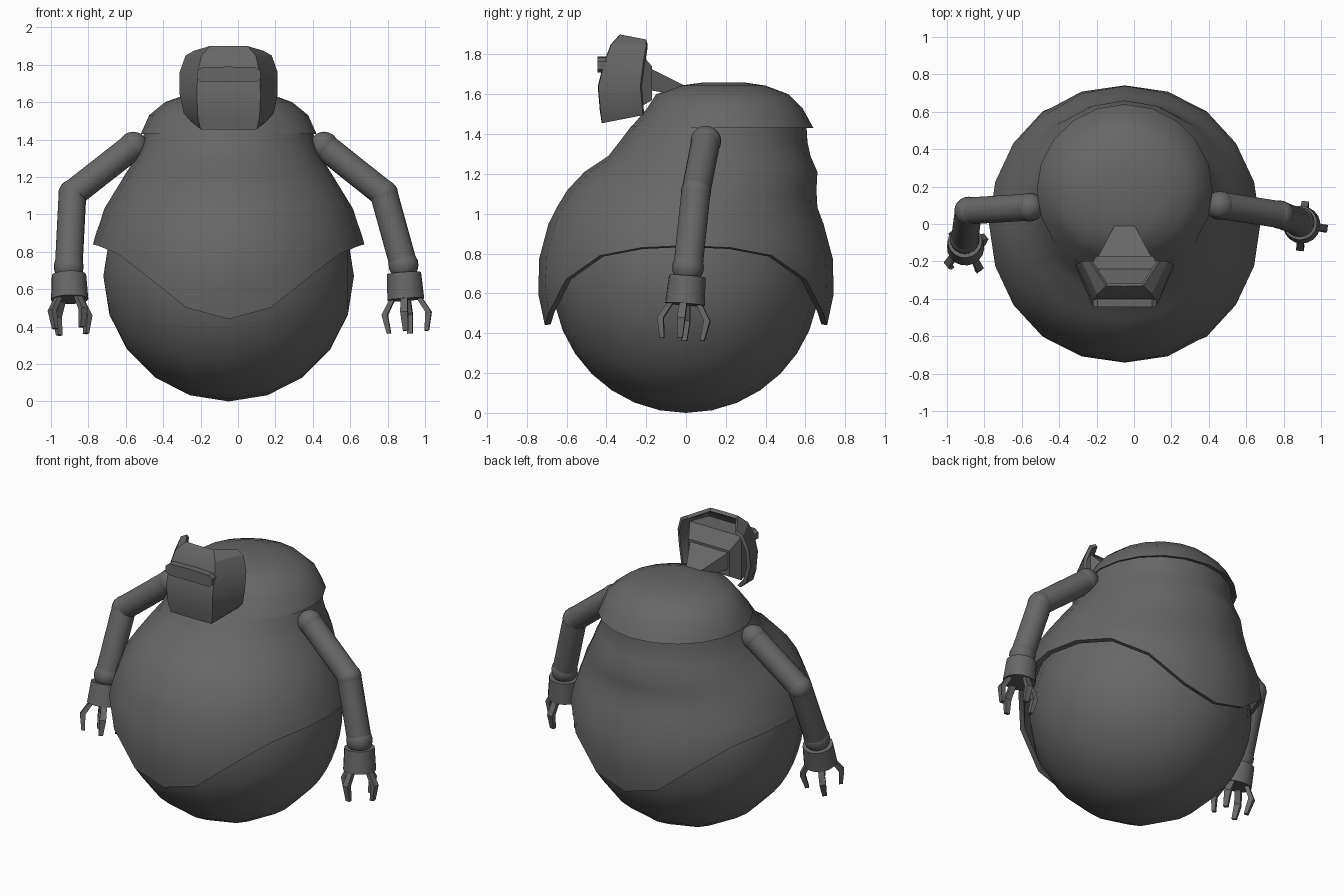
import bpy, bmesh, math
from mathutils import Vector, Matrix

if "Cube" in bpy.data.objects:
    bpy.data.objects.remove(bpy.data.objects["Cube"])

CX = -0.05   # body centre line
SEG = 20
grey = bpy.data.materials.new("dark grey")
grey.diffuse_color = (0.135, 0.135, 0.135, 1)
grey.use_nodes = True
grey.node_tree.nodes["Principled BSDF"].inputs["Base Color"].default_value = grey.diffuse_color


def finish(name, bm, angle=35, thick=0, offset=-1):
    bmesh.ops.recalc_face_normals(bm, faces=bm.faces)
    me = bpy.data.meshes.new(name)
    bm.to_mesh(me)
    bm.free()
    ob = bpy.data.objects.new(name, me)
    bpy.context.collection.objects.link(ob)
    me.materials.append(grey)
    bpy.context.view_layer.objects.active = ob
    ob.select_set(True)
    if thick:
        mod = ob.modifiers.new("thickness", "SOLIDIFY")
        mod.thickness, mod.offset = thick, offset
        bpy.ops.object.modifier_apply(modifier=mod.name)
    bpy.ops.object.shade_smooth_by_angle(angle=math.radians(angle))
    ob.select_set(False)
    return ob


def loft(bm, rows, closed=True, caps=(False, False)):
    """Bridge rows of points with quads, optionally capping the ends."""
    vs = [[bm.verts.new(p) for p in r] for r in rows]
    n = len(vs[0])
    for a, b in zip(vs, vs[1:]):
        for i in range(n if closed else n - 1):
            j = (i + 1) % n
            bm.faces.new((a[i], a[j], b[j], b[i]))
    if caps[0]:
        bm.faces.new(vs[0])
    if caps[1]:
        bm.faces.new(vs[-1])


def oval(z, front, back, rx):
    """Ring of points, starting at the front."""
    cy, ry = (front + back) / 2, (back - front) / 2
    return [(CX + rx * math.sin(a), cy - ry * math.cos(a), z)
            for a in (math.tau * i / SEG for i in range(SEG))]


def ball(name, loc, r, u=20, v=10, rot=None):
    bm = bmesh.new()
    bmesh.ops.create_uvsphere(bm, u_segments=u, v_segments=v, radius=r)
    m = Matrix.Translation(loc)
    bmesh.ops.transform(bm, matrix=m @ rot if rot else m, verts=bm.verts)
    return finish(name, bm)


def tube(name, a, b, r1, r2=None, sides=18):
    a, b = Vector(a), Vector(b)
    bm = bmesh.new()
    bmesh.ops.create_cone(bm, cap_ends=True, segments=sides, radius1=r1,
                          radius2=r2 or r1, depth=(b - a).length)
    q = (b - a).to_track_quat('Z', 'Y').to_matrix().to_4x4()
    bmesh.ops.transform(bm, matrix=Matrix.Translation((a + b) / 2) @ q, verts=bm.verts)
    return finish(name, bm)


# Round lower body
ball("lower_body", (CX, 0, 0.67), 0.67, 32, 10, Matrix.Rotation(math.pi / 2, 4, 'Y'))

# Draped outer shell: dipped rim at front and back, off-centre shoulders
rim = [0.44, 0.50, 0.67, 0.79, 0.83, 0.84]
rows = []
for t in (0, 0.3, 0.65, 1):
    row = []
    for i in range(SEG):
        k = i % 10
        z0 = rim[min(k, 10 - k)]
        z = z0 + (0.95 - z0) * t
        r = math.sqrt(0.745 ** 2 - (z - 0.67) ** 2)
        a = math.tau * i / SEG
        row.append((CX + r * math.sin(a), -r * math.cos(a), z))
    rows.append(row)
for z, f, b, rx in [(1.03, -0.65, 0.66, 0.665), (1.12, -0.595, 0.655, 0.61),
                    (1.21, -0.51, 0.66, 0.555), (1.29, -0.39, 0.625, 0.505),
                    (1.36, -0.335, 0.61, 0.475), (1.44, -0.275, 0.605, 0.45)]:
    rows.append(oval(z, f, b, rx))
bm = bmesh.new()
loft(bm, rows)
finish("outer_shell", bm, 40, 0.03)

# Domed shoulder cap
bm = bmesh.new()
loft(bm, [oval(*p) for p in [
    (1.45, -0.24, 0.58, 0.43), (1.43, -0.28, 0.64, 0.47), (1.53, -0.195, 0.585, 0.425),
    (1.60, -0.15, 0.515, 0.34), (1.643, -0.03, 0.40, 0.22), (1.66, 0.09, 0.29, 0.10)]],
    caps=(True, True))
finish("shoulder_cap", bm, 40)


def rect(y, hw, z0, z1):
    return [(CX - hw, y, z0), (CX + hw, y, z0), (CX + hw, y, z1), (CX - hw, y, z1)]


# Head block and wedge neck
bm = bmesh.new()
loft(bm, [rect(-0.37, 0.14, 1.53, 1.82), rect(-0.24, 0.19, 1.53, 1.82),
          rect(-0.17, 0.15, 1.57, 1.74)], caps=(True, True))
finish("head_block", bm, 20)
bm = bmesh.new()
loft(bm, [rect(-0.18, 0.145, 1.62, 1.73), rect(0.0, 0.05, 1.59, 1.64)], caps=(True, True))
finish("neck", bm, 20)

# Wrap-around face mask: front z, y, half width, then rear edge z, y, half width
bm = bmesh.new()
rows = []
for zf, yf, wf, zb, yb, wb in [
        (1.455, -0.42, 0.15, 1.495, -0.215, 0.20), (1.52, -0.43, 0.165, 1.54, -0.22, 0.24),
        (1.64, -0.44, 0.17, 1.64, -0.23, 0.262), (1.76, -0.41, 0.165, 1.76, -0.215, 0.262),
        (1.85, -0.375, 0.145, 1.85, -0.20, 0.23), (1.90, -0.33, 0.10, 1.875, -0.20, 0.185)]:
    rows.append([(CX - wb, yb, zb), (CX - wf, yf, zf), (CX, yf - 0.003, zf),
                 (CX + wf, yf, zf), (CX + wb, yb, zb)])
loft(bm, rows, closed=False)
finish("face_mask", bm, 30, 0.022)

# Visor bar with chamfered ends
outline = [(-0.17, 1.725), (-0.15, 1.71), (0.15, 1.71), (0.17, 1.725),
           (0.17, 1.765), (0.145, 1.785), (0, 1.79), (-0.145, 1.785), (-0.17, 1.765)]
bm = bmesh.new()
loft(bm, [[(CX + x, y, z) for x, z in outline] for y in (-0.445, -0.39)], caps=(True, True))
finish("visor", bm, 20)


def finger(name, origin, q, ang):
    """Bent square claw following an outward then inward path."""
    path = [(0.07, -0.01, 0.018), (0.118, 0.075, 0.02), (0.102, 0.175, 0.014)]
    rad = Vector((math.cos(ang), math.sin(ang), 0))
    tan = Vector((-math.sin(ang), math.cos(ang), 0))
    rows = []
    for r, d, w in path:
        c = rad * r + Vector((0, 0, d))
        rows.append([origin + q @ (c + rad * s * w * 0.8 + tan * t * w)
                     for s, t in ((-1, -1), (1, -1), (1, 1), (-1, 1))])
    bm = bmesh.new()
    loft(bm, rows, caps=(True, True))
    finish(name, bm, 20)


def arm(side, shoulder, elbow, wrist, palm, twist):
    ball(side + "_shoulder", shoulder, 0.077)
    tube(side + "_upper_arm", shoulder, elbow, 0.073)
    ball(side + "_elbow", elbow, 0.076)
    tube(side + "_forearm", elbow, wrist, 0.074)
    ball(side + "_wrist", wrist, 0.08)
    w, p = Vector(wrist), Vector(palm)
    d = (p - w).normalized()
    tube(side + "_hand", w + d * 0.045, p, 0.092, 0.1)
    q = d.to_track_quat('Z', 'Y')
    for i in range(4):
        finger(f"{side}_finger_{i + 1}", p, q, twist + i * math.pi / 2)


arm("right", (0.46, 0.10, 1.365), (0.78, 0.05, 1.11), (0.885, 0.01, 0.73),
    (0.897, -0.005, 0.545), math.radians(45))
arm("left", (-0.56, 0.09, 1.365), (-0.885, 0.07, 1.11), (-0.905, -0.08, 0.72),
    (-0.9, -0.125, 0.545), math.radians(60))
